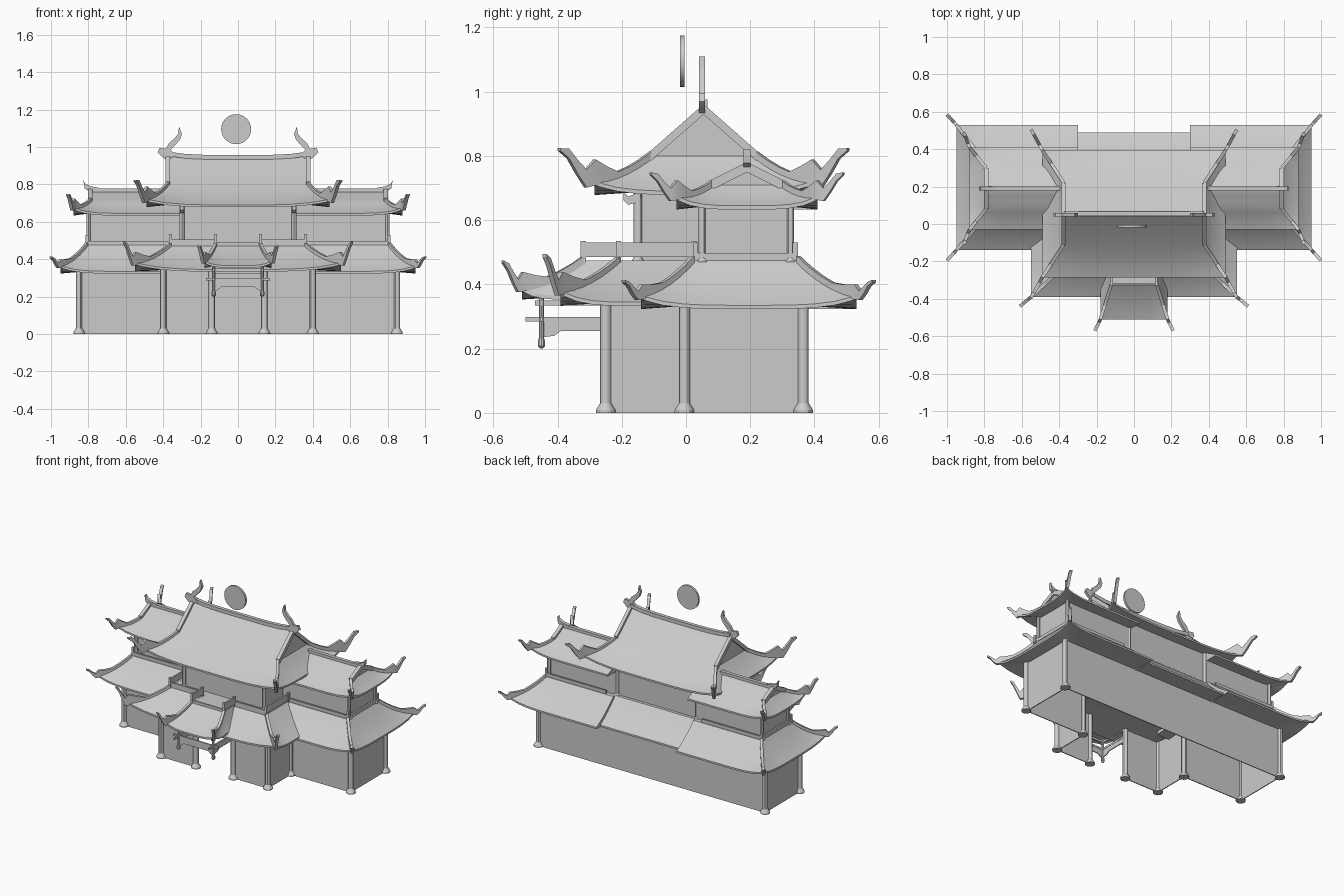
import bpy, bmesh, math
from mathutils import Vector

if "Cube" in bpy.data.objects:
    bpy.data.objects.remove(bpy.data.objects["Cube"])

stone = bpy.data.materials.new("plain_grey")
stone.use_nodes = True
stone.diffuse_color = (0.6, 0.6, 0.6, 1)
stone.node_tree.nodes["Principled BSDF"].inputs["Base Color"].default_value = (0.6, 0.6, 0.6, 1)
made = []


def finish(name, bm):
    bmesh.ops.remove_doubles(bm, verts=bm.verts, dist=1e-5)
    bmesh.ops.dissolve_degenerate(bm, edges=bm.edges, dist=1e-5)
    bmesh.ops.recalc_face_normals(bm, faces=bm.faces)
    mesh = bpy.data.meshes.new(name)
    bm.to_mesh(mesh)
    bm.free()
    mesh.materials.append(stone)
    ob = bpy.data.objects.new(name, mesh)
    bpy.context.collection.objects.link(ob)
    made.append(ob)
    return ob


def skin(bm, rings):
    """Join closed rings of points and cap both ends."""
    vs = [[bm.verts.new(p) for p in ring] for ring in rings]
    n = len(vs[0])
    for a, b in zip(vs, vs[1:]):
        for i in range(n):
            bm.faces.new((a[i], a[(i + 1) % n], b[(i + 1) % n], b[i]))
    bm.faces.new(vs[0])
    bm.faces.new(vs[-1])


def box(name, x0, x1, y0, y1, z0, z1):
    bm = bmesh.new()
    skin(bm, [[(x0, y0, z), (x1, y0, z), (x1, y1, z), (x0, y1, z)] for z in (z0, z1)])
    return finish(name, bm)


def lathe(name, x, y, profile, sides=12):
    bm = bmesh.new()
    turn = [math.tau * i / sides for i in range(sides)]
    skin(bm, [[(x + r * math.cos(a), y + r * math.sin(a), z) for a in turn] for r, z in profile])
    return finish(name, bm)


def column(name, x, y, z0, z1, r):
    flare = r * 1.8
    lathe(name, x, y, [(flare, z0), (flare, z0 + r * .5), (r, z0 + r * 1.8), (r, z1)])


def blade(name, pts, heights, width=.018, drop=.012):
    """Upright ribbon with thickness that follows a path."""
    pts = [Vector(p) for p in pts]
    rings = []
    for i, p in enumerate(pts):
        d = pts[min(i + 1, len(pts) - 1)] - pts[max(i - 1, 0)]
        side = Vector((-d.y, d.x, 0)).normalized() * width / 2
        up, down = Vector((0, 0, heights[i])), Vector((0, 0, -min(drop, heights[i])))
        rings.append([p - side + down, p + side + down, p + side + up, p - side + up])
    bm = bmesh.new()
    skin(bm, rings)
    return finish(name, bm)


def plate(name, outline, y, thick):
    bm = bmesh.new()
    skin(bm, [[(x, yy, z) for x, z in outline] for yy in (y - thick / 2, y + thick / 2)])
    return finish(name, bm)


def hip_roof(name, outer, inner, z0, z1, lift, tip, fin=.02, ridge=None, n=10, rows=6):
    """Concave hipped skirt, with an optional gable above; sides shared by outer and inner stay upright."""
    live = [abs(a - b) > .001 for a, b in zip(outer, inner)]

    def point(x, y, rect, t):
        x0, x1, y0, y1 = rect
        u, v = (2 * x - x0 - x1) / (x1 - x0), (2 * y - y0 - y1) / (y1 - y0)
        on = live[1 if u > 0 else 0] and live[3 if v > 0 else 2]
        corner = abs(u * v) ** 4 if on else 0
        return Vector((x, y, z0 + (z1 - z0) * (.7 * t + .3 * t * t) + lift * (1 - t) ** 2 * corner))

    def border(rect):
        x0, x1, y0, y1 = rect
        cs = [(x0, y0), (x1, y0), (x1, y1), (x0, y1)]
        return [(a[0] + (b[0] - a[0]) * i / n, a[1] + (b[1] - a[1]) * i / n)
                for a, b in zip(cs, cs[1:] + cs[:1]) for i in range(n)]

    def at(t):
        return [a + (b - a) * t for a, b in zip(outer, inner)]

    eave = [point(x, y, outer, 0) for x, y in border(outer)]
    rings = [[(x, y, z0) for x, y in border(inner)], [p - Vector((0, 0, .012)) for p in eave], eave]
    rings += [[point(x, y, at(t / rows), t / rows) for x, y in border(at(t / rows))] for t in range(1, rows + 1)]
    mid = (inner[2] + inner[3]) / 2
    if ridge:
        for k in (.34, .67, .999):
            z = z1 + (ridge - z1) * (.88 * k + .12 * k * k)
            rings.append([(x, y + (mid - y) * k, z) for x, y in border(inner)])
    bm = bmesh.new()
    skin(bm, rings)
    finish(name, bm)

    # Hip ribs ending in raised tips
    for i in (0, 1):
        for j in (2, 3):
            if live[i] and live[j]:
                path = [point(at(t / 5)[i], at(t / 5)[j], at(t / 5), t / 5) for t in range(5, -1, -1)]
                heights = [.014] * 4 + [.014 + fin * .5, .014 + fin]
                c = path[-1]
                sx, sy = (-1, 1)[i], (-1, 1)[j - 2]
                for f in (.25, .5, .75, 1):
                    wave = .35 * fin * math.sin(f * math.tau)
                    path.append(c + Vector((sx * tip[0] * f, sy * tip[1] * f, tip[2] * f ** 1.5 - wave)))
                    heights.append(max(.004, fin * (1 - f) ** .8))
                blade(name + "_hip_rib", path, heights)
        if ridge and live[i]:
            for j in (2, 3):
                blade(name + "_verge", [(inner[i], inner[j], z1), (inner[i], mid, ridge)], [.016, .016], .024, .02)
    if ridge:
        steps = [k / 8 for k in range(9)]
        span = inner[1] - inner[0]
        rise = [.018 * (abs(2 * s - 1) ** 4 if live[0] and live[1] else 0) for s in steps]
        blade(name + "_ridge", [(inner[0] + span * s, mid, ridge + r) for s, r in zip(steps, rise)],
              [.012] * 9, .024, .025)


# Ground floor walls
W = .006
box("back_wall", -.85, .85, .36, .36 + W, 0, .35)
for s in (1, -1):
    def sided(name, a, b, *rest):
        box(name, min(a * s, b * s), max(a * s, b * s), *rest)

    sided("side_wall", .85, .85 - W, -.005, .365, 0, .35)
    sided("wing_front_wall", .4, .85, -.005, -.005 + W, 0, .35)
    sided("hall_side_wall", .4, .4 - W, -.25, 0, 0, .36)
    sided("hall_front_wall", .14, .4, -.25, -.25 + W, 0, .36)
    for x, y in ((.85, -.005), (.85, .365), (.4, -.005), (.4, -.25), (.14, -.25)):
        column("ground_column", s * x, y, 0, .36, .017)

    # Wing roofs and upper rooms
    def span(a, b, y0, y1):
        return (min(a * s, b * s), max(a * s, b * s), y0, y1)

    hip_roof("wing_lower_roof", span(.3, .95, -.14, .53), span(.3, .81, .02, .35), .335, .475, .03, (.05, .055, .045))
    sided("wing_room", .3, .795, .055, .32, .46, .67)
    for x, y in ((.8, .05), (.8, .325)):
        column("upper_column", s * x, y, .47, .67, .011)
    hip_roof("wing_upper_roof", span(.3, .88, -.03, .41), span(.3, .79, .08, .3),
             .645, .71, .03, (.03, .08, .07), .035, .765)
    blade("wing_ridge_horn", [(s * x, .19, z) for x, z in ((.74, .765), (.79, .77), (.82, .79), (.825, .815))],
          [.016, .02, .016, .006], .022)

    # Wing ledge rails
    for y in (.03, .34):
        sided("wing_rail", .36, .81, y - .006, y + .006, .475, .497)
        sided("wing_rail_post", .8, .815, y - .008, y + .008, .475, .53)
    sided("wing_end_rail", .802, .814, .03, .34, .475, .497)

    # Balcony rails
    sided("balcony_side_rail", .354, .364, -.21, .03, .485, .53)
    sided("balcony_front_rail", .12, .36, -.215, -.205, .465, .505)
    sided("porch_side_rail", .115, .125, -.32, -.21, .485, .53)
    for x, y in ((.36, -.21), (.36, .025), (.12, -.32), (.12, -.21)):
        sided("rail_post", x - .008, x + .008, y - .008, y + .008, .46, .535)

    # Upper hall columns, eave scrolls and ridge beasts
    for y in (-.15, .31):
        column("hall_column", s * .3, y, .46, .7, .013)
    blade("eave_scroll", [(s * .3, y, z) for y, z in ((-.14, .68), (-.16, .665), (-.18, .66), (-.195, .675))],
          [.02, .016, .014, .012], .02)
    beast = [(.33, .955), (.36, .985), (.335, 1.01), (.31, 1.04), (.3, 1.07), (.315, 1.11), (.32, 1.07),
             (.34, 1.045), (.37, 1.02), (.385, .99), (.42, .995), (.43, .97), (.405, .945), (.38, .93)]
    plate("ridge_beast", [(s * x, z) for x, z in beast], .05, .018)

    # Porch posts, hanging drops and brackets
    lathe("porch_post", s * .13, -.45, [(.004, .2), (.012, .208), (.012, .222), (.008, .235), (.009, .38)], 10)
    sided("porch_beam", .125, .135, -.5, -.25, .285, .298)
    sided("porch_upper_beam", .125, .135, -.47, -.25, .335, .35)
    bracket = [(-.45, .235), (-.41, .24), (-.39, .255), (-.26, .255), (-.26, .288), (-.45, .288)]
    bm = bmesh.new()
    skin(bm, [[(x, y, z) for y, z in bracket] for x in (s * .127, s * .133)])
    finish("porch_bracket", bm)

# Hall roofs
hip_roof("back_lower_roof", (-.3, .3, .1, .49), (-.3, .3, .1, .33), .335, .475, 0, (0, 0, 0))
hip_roof("hall_lower_roof", (-.55, .55, -.39, .1), (-.36, .36, -.21, .1), .345, .475, .035, (.06, .05, .11), .045)
hip_roof("porch_roof", (-.18, .18, -.51, -.2), (-.12, .12, -.32, -.2), .365, .475, .025, (.03, .06, .08), .035)
box("upper_hall", -.298, .298, -.148, .31, .46, .71)
hip_roof("hall_upper_roof", (-.49, .49, -.285, .395), (-.375, .375, -.11, .22),
         .69, .8, .03, (.06, .11, .1), .055, .945)
box("porch_front_rail", -.12, .12, -.325, -.315, .465, .49)

# Porch front frame
box("porch_front_beam", -.17, .17, -.455, -.445, .285, .298)
box("porch_top_beam", -.14, .14, -.455, -.445, .335, .35)
valance = [(-.13, .288), (-.13, .225), (-.11, .235), (-.09, .25), (.09, .25), (.11, .235), (.13, .225), (.13, .288)]
plate("porch_valance", valance, -.45, .006)

# Floating disc
ring = [(-.01 + .08 * math.cos(math.tau * i / 40), 1.095 + .08 * math.sin(math.tau * i / 40)) for i in range(40)]
plate("sun_disc", ring, -.012, .014)

# Centre the whole model and smooth gentle curves
for ob in made:
    ob.select_set(True)
bpy.context.view_layer.objects.active = made[0]
bpy.ops.object.shade_smooth_by_angle(angle=math.radians(30))
